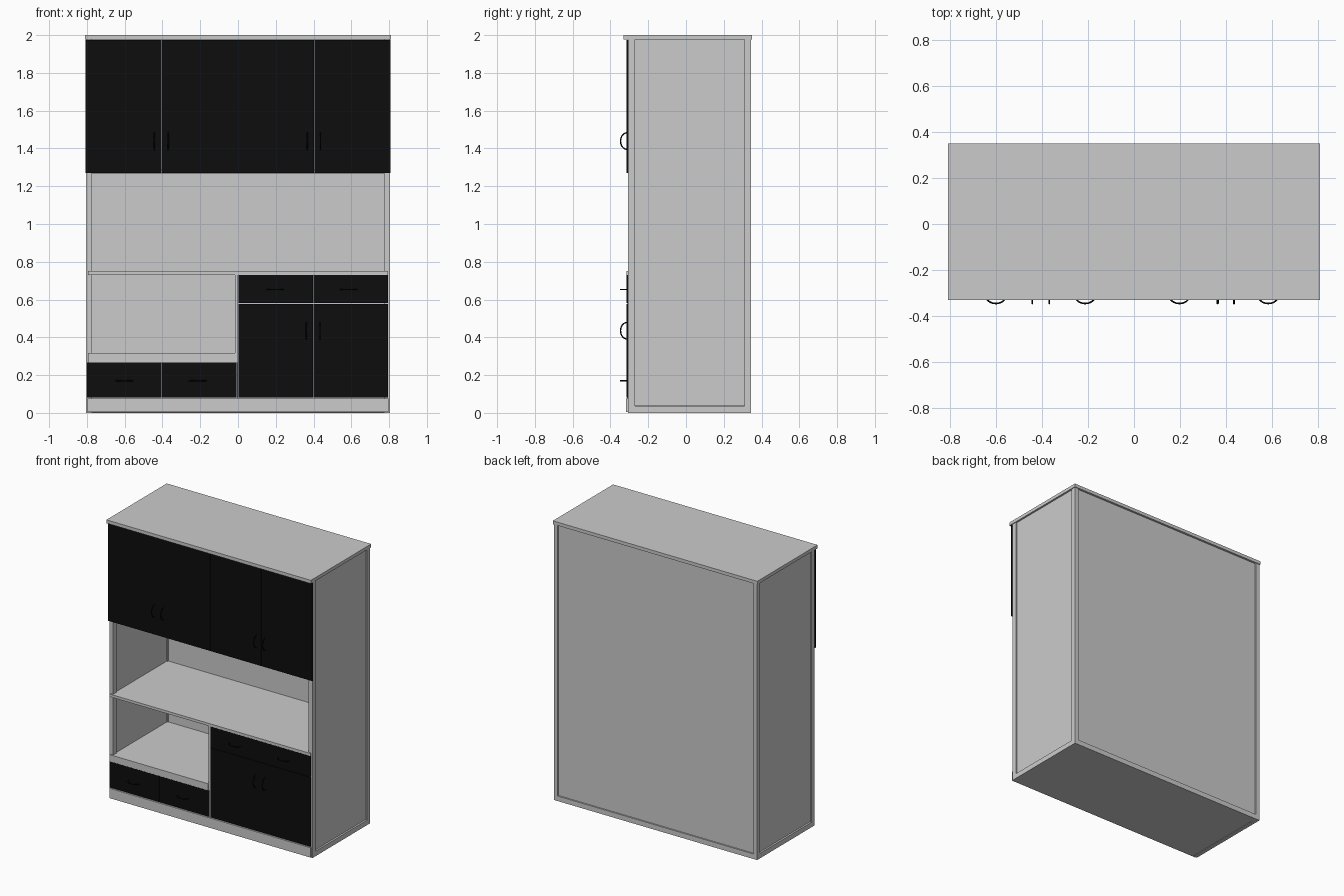
import bpy, math

if "Cube" in bpy.data.objects:
    bpy.data.objects.remove(bpy.data.objects["Cube"])

black = bpy.data.materials.new("black_lacquer")
black.diffuse_color = (0.004, 0.004, 0.004, 1)
black.use_nodes = True
black.node_tree.nodes["Principled BSDF"].inputs["Base Color"].default_value = black.diffuse_color


def box(name, x, y, z, mat=None):
    """Box given by (min, max) along each axis."""
    bpy.ops.mesh.primitive_cube_add(size=1, location=[sum(r) / 2 for r in (x, y, z)])
    ob = bpy.context.object
    ob.name = name
    ob.scale = [r[1] - r[0] for r in (x, y, z)]
    bpy.ops.object.transform_apply(location=False, rotation=False, scale=True)
    if mat:
        ob.data.materials.append(mat)
    return ob


def front(name, x0, x1, z0, z1):
    """Thin black door or drawer front with a hairline gap around it."""
    g = 0.001
    return box(name, (x0 + g, x1 - g), (-0.315, -0.305), (z0 + g, z1 - g), black)


def handle(name, x, z, vertical):
    """Slim bow handle swept along a half ellipse."""
    cu = bpy.data.curves.new(name, 'CURVE')
    cu.dimensions = '3D'
    cu.bevel_depth = 0.0035
    cu.bevel_resolution = 2
    cu.use_fill_caps = True
    sp = cu.splines.new('POLY')
    n = 16
    sp.points.add(n)
    for i, p in enumerate(sp.points):
        a = math.pi * i / n
        s = 0.044 * math.cos(a)
        y = -0.312 - 0.0345 * math.sin(a)
        p.co = (0, y, s, 1) if vertical else (s, y, 0, 1)
    cu.materials.append(black)
    ob = bpy.data.objects.new(name, cu)
    ob.location = (x, 0, z)
    bpy.context.collection.objects.link(ob)


# Frame posts, bottom rails and recessed side panels
for s, side in ((-1, "left"), (1, "right")):
    def mx(a, b):
        return tuple(sorted((s * a, s * b)))
    box(f"{side}_front_post", mx(0.775, 0.805), (-0.307, -0.27), (0, 1.976))
    box(f"{side}_back_post", mx(0.775, 0.805), (0.31, 0.345), (0, 1.976))
    box(f"{side}_bottom_rail", mx(0.775, 0.805), (-0.27, 0.31), (0, 0.036))
    box(f"{side}_panel", mx(0.782, 0.797), (-0.27, 0.31), (0.04, 1.976))

# Back, floor, top
box("back_bottom_rail", (-0.775, 0.775), (0.31, 0.345), (0, 0.036))
box("back_panel", (-0.775, 0.775), (0.318, 0.335), (0.036, 1.976))
box("floor_panel", (-0.775, 0.775), (-0.305, 0.31), (0.003, 0.036))
box("top_slab", (-0.81, 0.81), (-0.332, 0.35), (1.976, 2.0))
box("plinth", (-0.797, 0.797), (-0.317, -0.3), (0.005, 0.075))

# Inner shelves and divider
box("upper_cabinet_floor", (-0.782, 0.782), (-0.304, 0.318), (1.268, 1.288))
box("counter_shelf", (-0.795, 0.795), (-0.316, 0.318), (0.731, 0.75))
box("niche_shelf", (-0.782, -0.015), (-0.304, 0.318), (0.272, 0.314))
box("niche_shelf_lip", (-0.795, -0.015), (-0.316, -0.304), (0.268, 0.316))
box("divider", (-0.015, 0.0), (-0.312, 0.318), (0.268, 0.731))
box("divider_lower", (-0.006, 0.0), (-0.312, 0.318), (0.036, 0.268))

# Upper doors
for i in range(4):
    front(f"upper_door_{i + 1}", -0.809 + i * 0.4045, -0.809 + (i + 1) * 0.4045, 1.27, 1.975)
for i, x in enumerate((-0.443, -0.37, 0.366, 0.437)):
    handle(f"upper_door_handle_{i + 1}", x, 1.439, True)

# Lower doors and drawers
for i in range(2):
    xr, xl = 0.001 + i * 0.397, -0.8 + i * 0.397
    front(f"lower_door_{i + 1}", xr, xr + 0.397, 0.08, 0.578)
    front(f"upper_drawer_{i + 1}", xr, xr + 0.397, 0.58, 0.731)
    front(f"lower_drawer_{i + 1}", xl, xl + 0.397, 0.08, 0.268)
    handle(f"lower_door_handle_{i + 1}", (0.362, 0.434)[i], 0.435, True)
    handle(f"upper_drawer_handle_{i + 1}", (0.198, 0.585)[i], 0.653, False)
    handle(f"lower_drawer_handle_{i + 1}", (-0.602, -0.213)[i], 0.17, False)
